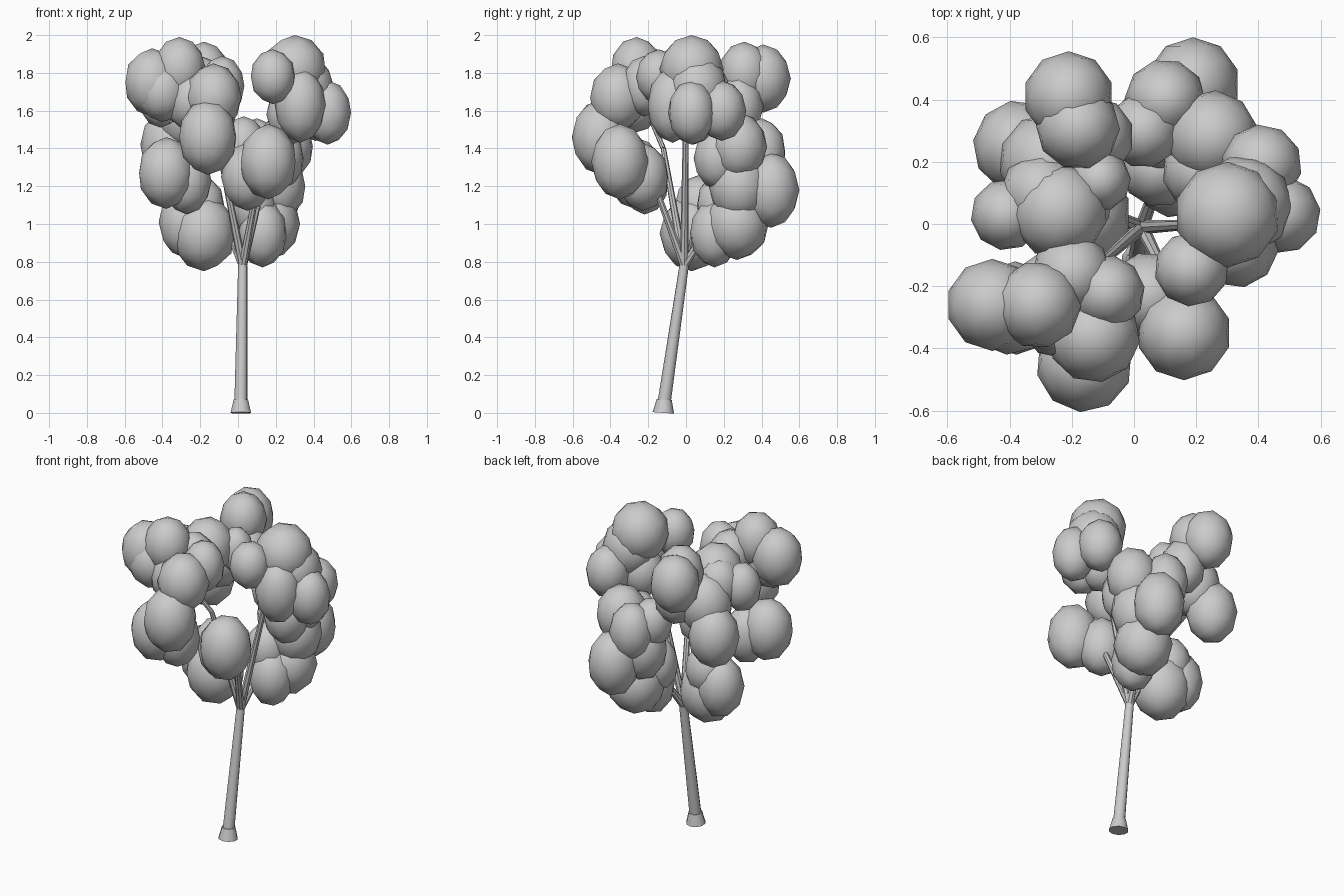
import bpy, bmesh, math
from mathutils import Vector, Matrix


def finish(bm, name, angle):
    me = bpy.data.meshes.new(name)
    bm.to_mesh(me)
    bm.free()
    ob = bpy.data.objects.new(name, me)
    bpy.context.collection.objects.link(ob)
    bpy.ops.object.select_all(action='DESELECT')
    ob.select_set(True)
    bpy.context.view_layer.objects.active = ob
    bpy.ops.object.shade_smooth_by_angle(angle=math.radians(angle))
    return ob


def limb(bm, a, b, r1, r2, sides=10):
    a, b = Vector(a), Vector(b)
    d = b - a
    rot = d.to_track_quat('Z', 'Y').to_matrix().to_4x4()
    bmesh.ops.create_cone(bm, cap_ends=True, segments=sides, radius1=r1, radius2=r2,
                          depth=d.length, matrix=Matrix.Translation((a + b) / 2) @ rot)


def foliage(name, puffs):
    # each puff: x, y, z, horizontal radius, vertical radius
    bm = bmesh.new()
    for i, (x, y, z, r, h) in enumerate(puffs):
        m = (Matrix.Translation((x, y, z)) @ Matrix.Diagonal((r, r, h, 1))
             @ Matrix.Rotation(i * 0.9, 4, 'Z'))
        bmesh.ops.create_icosphere(bm, subdivisions=2, radius=1.0, matrix=m)
    finish(bm, name, 60)


# trunk with flared foot
FORK = (0.025, -0.01, 0.78)
bm = bmesh.new()
limb(bm, (0.015, -0.12, 0), (0.015, -0.115, 0.07), 0.057, 0.040)
limb(bm, (0.015, -0.115, 0.06), FORK, 0.035, 0.025)
finish(bm, "trunk", 40)

# branches fanning out from the fork
bm = bmesh.new()
for tip in [(-0.15, 0.06, 1.20), (-0.10, -0.12, 1.40),
            (0.12, -0.20, 1.30), (0.22, 0.0, 1.60), (0.10, 0.20, 1.10)]:
    limb(bm, FORK, tip, 0.023, 0.014, 8)
limb(bm, (-0.10, -0.12, 1.40), (-0.28, -0.25, 1.70), 0.014, 0.010, 8)
finish(bm, "branches", 40)

# foliage masses
foliage("foliage_right_top", [
    (0.30, 0.03, 1.82, 0.17, 0.18), (0.35, 0.06, 1.72, 0.16, 0.18),
    (0.185, -0.145, 1.78, 0.12, 0.145), (0.33, -0.07, 1.63, 0.135, 0.20),
    (0.475, 0.03, 1.59, 0.125, 0.17), (0.41, 0.19, 1.60, 0.13, 0.16),
    (0.28, 0.04, 1.58, 0.13, 0.16)])
foliage("foliage_back_right", [
    (0.19, 0.45, 1.18, 0.15, 0.20), (0.10, 0.40, 1.38, 0.13, 0.18),
    (0.25, 0.28, 1.41, 0.15, 0.18), (0.16, 0.27, 1.00, 0.17, 0.19),
    (0.13, 0.15, 0.95, 0.13, 0.18), (0.20, 0.28, 1.20, 0.16, 0.19),
    (0.08, 0.18, 1.10, 0.125, 0.17), (0.08, 0.32, 1.25, 0.145, 0.19),
    (0.03, 0.30, 1.42, 0.12, 0.15), (0.22, 0.17, 1.35, 0.13, 0.17)])
foliage("foliage_back_left", [
    (-0.21, 0.41, 1.77, 0.145, 0.18), (-0.18, 0.31, 1.80, 0.135, 0.165),
    (-0.28, 0.20, 1.58, 0.155, 0.19), (-0.37, 0.25, 1.42, 0.148, 0.19),
    (-0.41, 0.03, 1.66, 0.115, 0.15), (-0.24, 0.04, 1.72, 0.155, 0.17),
    (-0.11, 0.14, 1.69, 0.10, 0.14), (-0.13, 0.28, 1.62, 0.13, 0.17),
    (-0.30, 0.10, 1.68, 0.13, 0.16)])
foliage("foliage_left_low", [
    (-0.18, 0.03, 0.95, 0.17, 0.20), (-0.28, 0.06, 1.01, 0.14, 0.19),
    (-0.20, 0.07, 1.10, 0.13, 0.16)])
foliage("foliage_front_left", [
    (-0.455, -0.26, 1.75, 0.148, 0.18), (-0.31, -0.26, 1.82, 0.14, 0.17),
    (-0.16, -0.45, 1.46, 0.155, 0.20), (-0.13, -0.36, 1.67, 0.15, 0.18),
    (-0.085, -0.22, 1.73, 0.12, 0.16), (-0.23, -0.28, 1.65, 0.155, 0.17),
    (-0.20, -0.16, 1.73, 0.13, 0.16), (-0.38, -0.27, 1.27, 0.15, 0.19),
    (-0.27, -0.22, 1.23, 0.13, 0.18), (-0.40, -0.28, 1.70, 0.14, 0.16)])
foliage("foliage_front_right", [
    (0.16, -0.35, 1.33, 0.152, 0.20), (0.05, -0.23, 1.25, 0.14, 0.18)])
